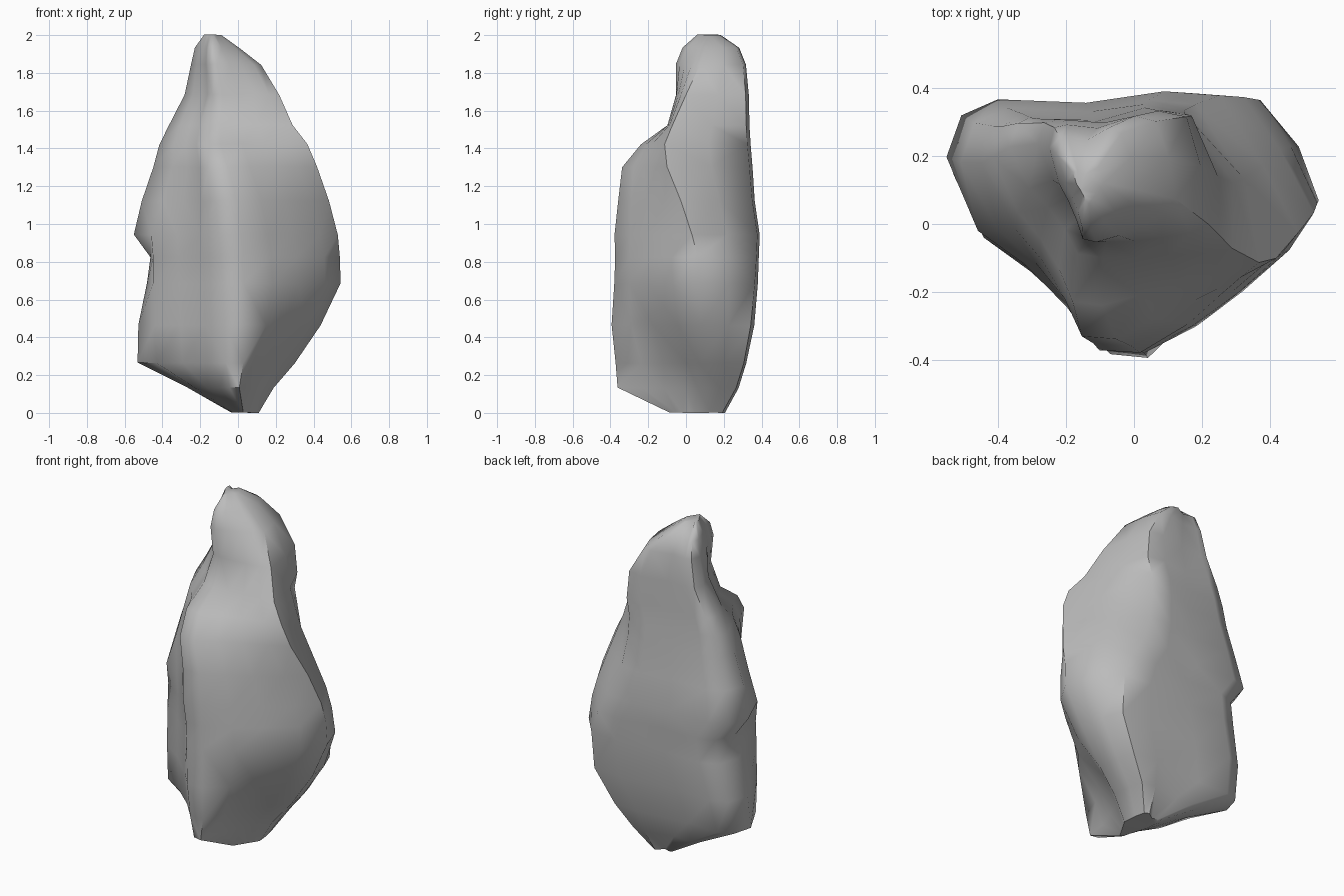
import bpy
import bmesh
from mathutils import Vector, noise

default_cube = bpy.data.objects.get("Cube")
if default_cube:
    bpy.data.objects.remove(default_cube, do_unlink=True)

# Boulder profile, bottom to top:
# height, left x, right x, front y, back y, ridge x, right-edge y,
# right-front bulge, left-front corner x, back-right corner (share of width)
LEVELS = [
    (0, -.04, .11, -.09, .21, .02, .05, 0, -.03, .85),
    (.13, -.27, .19, -.36, .28, -.02, .06, -.04, -.23, .95),
    (.26, -.53, .30, -.37, .32, -.02, .07, -.04, -.43, .95),
    (.46, -.53, .435, -.395, .36, -.02, .08, .02, -.44, .93),
    (.68, -.48, .545, -.38, .38, -.03, .07, .05, -.45, .83),
    (.82, -.46, .54, -.375, .385, -.04, .06, .05, -.45, .78),
    (.94, -.55, .53, -.38, .39, -.05, .03, .03, -.46, .74),
    (1.12, -.51, .48, -.36, .365, -.07, -.03, .02, -.40, .70),
    (1.3, -.45, .42, -.34, .35, -.11, -.10, .0, -.35, .69),
    (1.42, -.42, .37, -.24, .34, -.14, -.11, .0, -.34, .72),
    (1.52, -.37, .29, -.10, .335, -.13, -.07, .01, -.31, .82),
    (1.68, -.28, .22, -.05, .33, -.11, .0, .02, -.24, .87),
    (1.84, -.25, .12, -.055, .315, -.13, .07, .02, -.22, .85),
    (1.93, -.23, .01, -.02, .28, -.14, .10, .01, -.20, .8),
    (2.0, -.18, -.09, .06, .18, -.14, .12, 0, -.17, .8),
]


def mix(a, b, t):
    return a + (b - a) * t


def cross_section(z, left, right, front, back, ridge, side_y, bulge, corner, heel):
    """One closed outline: flat back, left wall and a front ridge."""
    width = right - left

    def across(u):
        return mix(left, right, u)

    crest_left = Vector((ridge - width * .05, front + .01, z))
    crest_right = Vector((ridge + width * .06, front, z))
    wall_front = Vector((corner, mix(front, back, .47), z))
    right_edge = Vector((right, side_y, z))
    outward = Vector((.6, -.8, 0))
    outline = [Vector((left, mix(front, back, .75), z)), wall_front]

    # Hollow left flank
    for t in (.35, .7):
        outline.append(wall_front.lerp(crest_left, t) + Vector((width * .01, width * .02, 0)))
    outline += [crest_left, crest_right]

    # Right flank, swelling above the undercut
    for t, weight in ((.25, .8), (.5, 1), (.78, 1)):
        outline.append(crest_right.lerp(right_edge, t) + outward * bulge * weight)
    outline.append(right_edge)

    # Broad back with a shallow dent
    outline.append(Vector((across(mix(heel, 1, .65)), mix(side_y, back, .52), z)))
    outline.append(Vector((across(heel), back - .015, z)))
    outline.append(Vector((across(heel * .8), back, z)))
    outline.append(Vector((across(.38), back - .035, z)))
    outline.append(Vector((across(.14), back - .025, z)))
    outline.append(Vector((across(.04), mix(front, back, .91), z)))
    return outline


def weathered(point):
    """Shift a point slightly to give uneven worn stone."""
    return point + noise.noise_vector(point * 4) * .006


# Loft the outlines into one closed body
bm = bmesh.new()
rings = [[bm.verts.new(weathered(p)) for p in cross_section(*level)] for level in LEVELS]
for low, high in zip(rings, rings[1:]):
    count = len(low)
    for i in range(count):
        j = (i + 1) % count
        bm.faces.new((low[i], low[j], high[j], high[i]))
bm.faces.new(list(reversed(rings[0])))
bm.faces.new(rings[-1])

# Settle the base on the ground
lowest = min(v.co.z for v in bm.verts)
bmesh.ops.translate(bm, verts=bm.verts, vec=(0, 0, -lowest))
bmesh.ops.triangulate(bm, faces=bm.faces)
bmesh.ops.recalc_face_normals(bm, faces=bm.faces)
mesh = bpy.data.meshes.new("boulder")
bm.to_mesh(mesh)
bm.free()

# Stone colour
stone = bpy.data.materials.new("stone_grey")
stone.use_nodes = True
grey = (.5, .5, .5, 1)
stone.diffuse_color = grey
stone.node_tree.nodes["Principled BSDF"].inputs["Base Color"].default_value = grey
mesh.materials.append(stone)

# Smooth shading with a few crisp edges
boulder = bpy.data.objects.new("boulder", mesh)
bpy.context.collection.objects.link(boulder)
bpy.ops.object.select_all(action="DESELECT")
boulder.select_set(True)
bpy.context.view_layer.objects.active = boulder
bpy.ops.object.shade_smooth_by_angle(angle=1.0)
